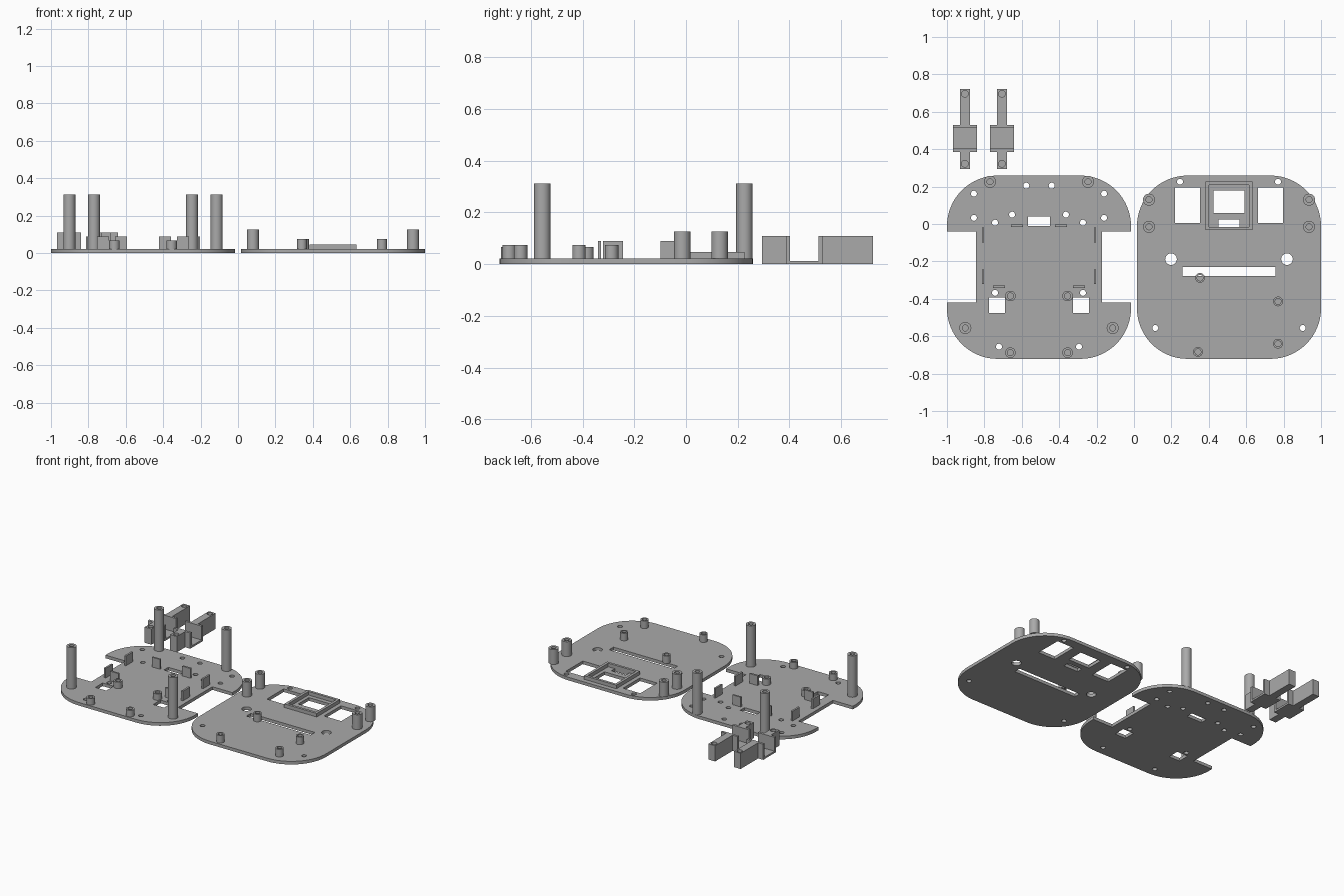
import bpy
import math

cube = bpy.data.objects.get("Cube")
if cube:
    bpy.data.objects.remove(cube)

grey = bpy.data.materials.new("plain grey")
grey.use_nodes = True
grey.diffuse_color = (0.4, 0.4, 0.4, 1)
grey.node_tree.nodes["Principled BSDF"].inputs["Base Color"].default_value = (0.4, 0.4, 0.4, 1)

T = 0.022           # plate thickness
Y0, Y1 = -0.721, 0.259
HALF = 0.492        # half plate width
R = 0.27            # plate corner radius
CX = 0.508          # plate centre offset
BORE = 0.016


def circle(x, y, r, n=32):
    return [(x + r * math.cos(2 * math.pi * i / n), y + r * math.sin(2 * math.pi * i / n))
            for i in range(n)]


def rect(xa, xb, ya, yb):
    return [(xa, ya), (xb, ya), (xb, yb), (xa, yb)]


def arc(x, y, start, n=16):
    return [(x + R * math.cos(math.radians(start + 90 * i / n)),
             y + R * math.sin(math.radians(start + 90 * i / n))) for i in range(n + 1)]


def solid(name, loops, z0, z1):
    """Extrude an outline with holes from z0 to z1."""
    curve = bpy.data.curves.new(name, 'CURVE')
    curve.dimensions = '2D'
    curve.fill_mode = 'BOTH'
    curve.extrude = (z1 - z0) / 2
    for pts in loops:
        spline = curve.splines.new('POLY')
        spline.points.add(len(pts) - 1)
        for point, (x, y) in zip(spline.points, pts):
            point.co = (x, y, 0, 1)
        spline.use_cyclic_u = True
    obj = bpy.data.objects.new(name, curve)
    obj.location.z = (z0 + z1) / 2
    bpy.context.collection.objects.link(obj)
    bpy.ops.object.select_all(action='DESELECT')
    obj.select_set(True)
    bpy.context.view_layer.objects.active = obj
    bpy.ops.object.convert(target='MESH')
    obj = bpy.context.view_layer.objects.active
    bpy.ops.object.mode_set(mode='EDIT')
    bpy.ops.mesh.select_all(action='SELECT')
    bpy.ops.mesh.remove_doubles(threshold=0.0001)
    bpy.ops.mesh.normals_make_consistent(inside=False)
    bpy.ops.object.mode_set(mode='OBJECT')
    bpy.ops.object.shade_smooth_by_angle(angle=math.radians(30))
    obj.data.materials.clear()
    obj.data.materials.append(grey)
    return obj


def post(name, x, y, r, top):
    solid(name, [circle(x, y, r), circle(x, y, BORE)], T, top)


def outline(cx, notch=None):
    """Rounded plate outline, optionally with a wheel notch on both sides."""
    xi = HALF - R
    right = []
    left = []
    if notch:
        depth, ya, yb = notch
        right = [(cx + HALF, ya), (cx + depth, ya), (cx + depth, yb), (cx + HALF, yb)]
        left = [(cx - HALF, yb), (cx - depth, yb), (cx - depth, ya), (cx - HALF, ya)]
    return (arc(cx + xi, Y0 + R, 270) + right + arc(cx + xi, Y1 - R, 0)
            + arc(cx - xi, Y1 - R, 90) + left + arc(cx - xi, Y0 + R, 180))


# Chassis plate with wheel notches
cx = -CX
loops = [outline(cx, (0.337, -0.421, -0.04)), rect(cx - 0.06, cx + 0.06, -0.01, 0.039)]
for s in (-1, 1):
    for dx, y in ((0.348, 0.162), (0.348, 0.033), (0.235, 0.007), (0.144, 0.05),
                  (0.068, 0.205), (0.235, -0.368), (0.214, -0.656)):
        loops.append(circle(cx + s * dx, y, BORE))
    loops.append(rect(cx + s * 0.182, cx + s * 0.267, -0.475, -0.394))
solid("chassis_plate", loops, 0, T)

# Chassis posts and motor tabs, mirrored about the plate centre
for s, side in ((-1, "right"), (1, "left")):
    post(f"rear_tall_post_{side}", cx + s * 0.262, 0.226, 0.032, 0.312)
    post(f"front_tall_post_{side}", cx + s * 0.394, -0.556, 0.032, 0.312)
    for i, y in enumerate((-0.385, -0.688)):
        post(f"short_post_{side}_{i}", cx + s * 0.153, y, 0.028, 0.067)
    for i, (xa, xb, ya, yb) in enumerate(((0.293, 0.306, -0.098, -0.02),
                                          (0.293, 0.306, -0.322, -0.244),
                                          (0.086, 0.15, -0.016, -0.003),
                                          (0.182, 0.246, -0.341, -0.328))):
        solid(f"motor_tab_{side}_{i}", [rect(cx + s * xa, cx + s * xb, ya, yb)], T, 0.09)

# Cover plate with windows and slot
cx = CX
loops = [outline(cx), rect(cx - 0.083, cx + 0.083, 0.06, 0.178),
         rect(cx - 0.056, cx + 0.056, -0.02, 0.023),
         rect(cx - 0.249, cx + 0.249, -0.277, -0.229)]
for s in (-1, 1):
    loops.append(rect(cx + s * 0.155, cx + s * 0.289, 0.006, 0.194))
    loops.append(circle(cx + s * 0.262, 0.226, BORE))
    loops.append(circle(cx + s * 0.31, -0.188, 0.031))
    loops.append(circle(cx + s * 0.394, -0.556, BORE))
solid("cover_plate", loops, 0, T)

# Raised frame round the middle window
solid("window_frame", [rect(cx - 0.126, cx + 0.126, -0.033, 0.226),
                       rect(cx - 0.107, cx + 0.107, -0.016, 0.208)], T, 0.047)

# Cover posts
for s, side in ((-1, "right"), (1, "left")):
    for i, y in enumerate((0.13, -0.015)):
        post(f"cover_post_{side}_{i}", cx + s * 0.428, y, 0.032, 0.126)
for i, (dx, y) in enumerate(((-0.155, -0.288), (-0.166, -0.684),
                             (0.262, -0.414), (0.262, -0.64))):
    post(f"board_post_{i}", cx + dx, y, 0.026, 0.075)


# Motor clips: thin base with a bored block and wide wall at both ends
def tee(x, wall_in, wall_out, end):
    return [(x - 0.065, wall_in), (x + 0.065, wall_in), (x + 0.065, wall_out),
            (x + 0.026, wall_out), (x + 0.026, end), (x - 0.026, end),
            (x - 0.026, wall_out), (x - 0.065, wall_out)]


for name, x in (("outer", -0.904), ("inner", -0.706)):
    rear = tee(x, 0.512, 0.528, 0.723)
    front = tee(x, 0.403, 0.386, 0.294)
    base = rear[2:] + front[7:] + front[6:1:-1]
    solid(f"{name}_clip_base", [base], 0, 0.013)
    solid(f"{name}_clip_rear", [rear, circle(x, 0.696, 0.018)], 0.013, 0.11)
    solid(f"{name}_clip_front", [front, circle(x, 0.322, 0.018)], 0.013, 0.11)
